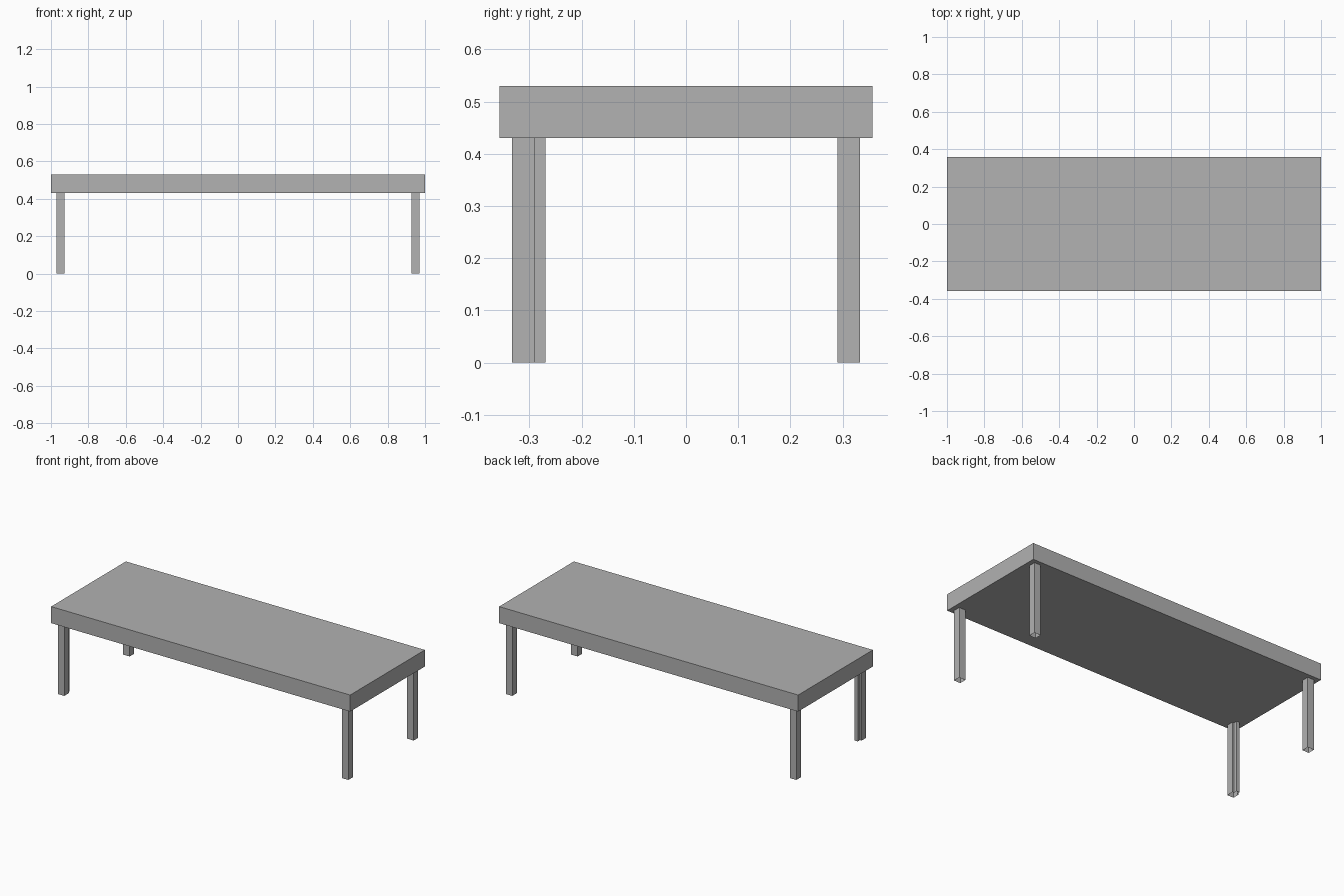
import bpy, bmesh

cube = bpy.data.objects.get("Cube")
if cube:
    bpy.data.objects.remove(cube, do_unlink=True)

grey = bpy.data.materials.new("plain grey")
grey.use_nodes = True
colour = (0.445, 0.445, 0.445, 1)
grey.diffuse_color = colour
grey.node_tree.nodes["Principled BSDF"].inputs["Base Color"].default_value = colour

TOP, UNDERSIDE = 0.53, 0.43
LEG_X, LEG_Y, HALF = 0.95, 0.312, 0.0215


def extrude_profile(name, points, z0, z1, capped):
    """Raise a flat outline into a prism, with or without end faces."""
    bm = bmesh.new()
    low = [bm.verts.new((x, y, z0)) for x, y in points]
    high = [bm.verts.new((x, y, z1)) for x, y in points]
    n = len(points)
    for i in range(n):
        j = (i + 1) % n
        bm.faces.new((low[i], low[j], high[j], high[i]))
    if capped:
        bm.faces.new(high)
        bm.faces.new(low[::-1])
    mesh = bpy.data.meshes.new(name)
    bm.to_mesh(mesh)
    bm.free()
    mesh.materials.append(grey)
    obj = bpy.data.objects.new(name, mesh)
    bpy.context.collection.objects.link(obj)
    return obj


def rectangle(hx, hy):
    return [(-hx, -hy), (hx, -hy), (hx, hy), (-hx, hy)]


# Thick slab top
extrude_profile("table_top", rectangle(1, 0.357), UNDERSIDE, TOP, True)

# Square hollow legs, open at the foot; one has a narrow rib on its inner face
for side, sx in (("left", 1), ("right", -1)):
    for end, sy in (("front", -1), ("back", 1)):
        outline = rectangle(HALF, HALF)
        if (side, end) == ("right", "front"):
            rib = HALF / 2
            outline[3:3] = [(rib, HALF), (rib, 2 * HALF),
                            (-rib, 2 * HALF), (-rib, HALF)]
        leg = extrude_profile(f"{end}_{side}_leg", outline, 0, UNDERSIDE, False)
        leg.location = (sx * LEG_X, sy * LEG_Y, 0)
